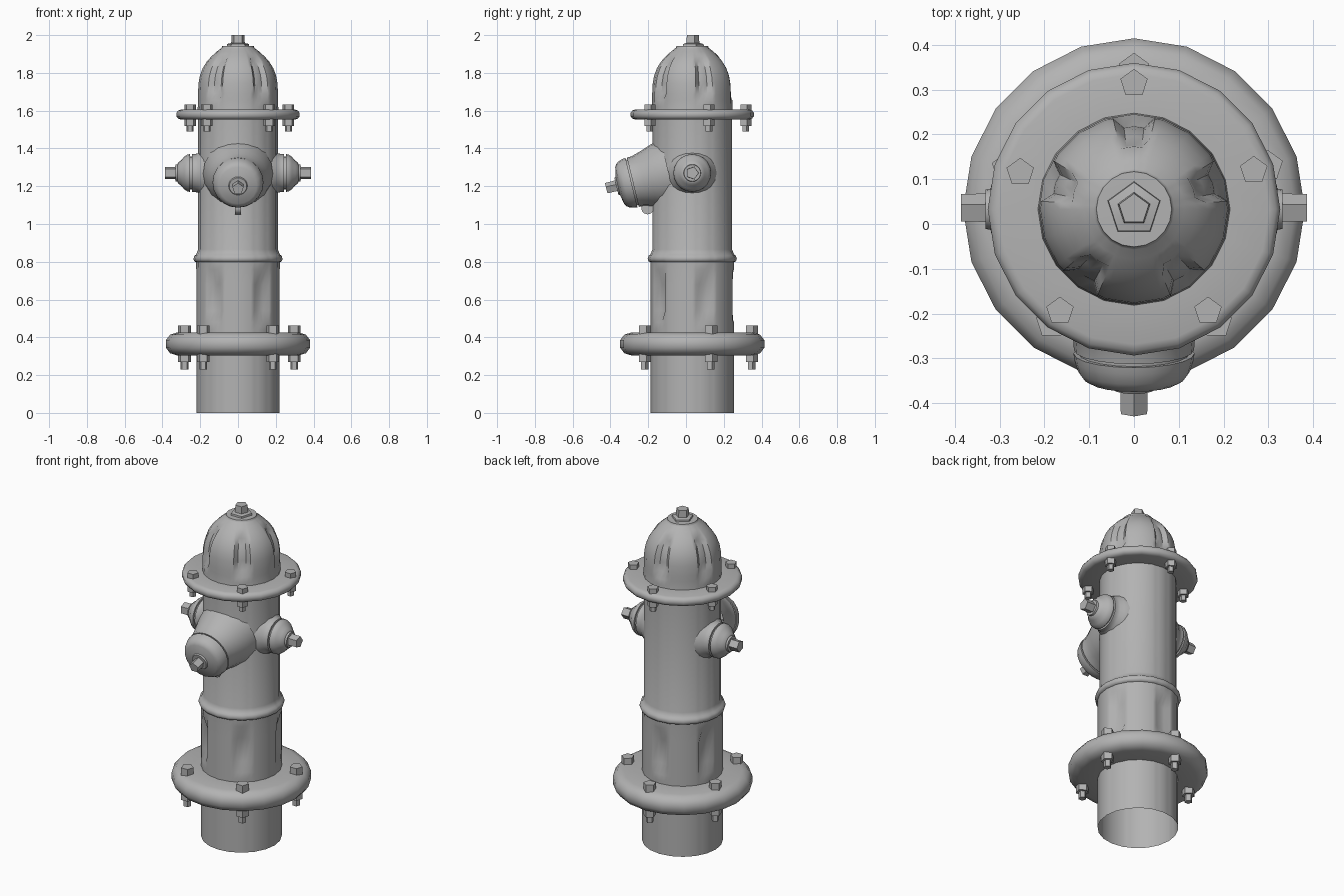
import bpy, bmesh
from math import radians, cos, sin
from mathutils import Matrix, Vector

cube = bpy.data.objects.get("Cube")
if cube:
    bpy.data.objects.remove(cube, do_unlink=True)

GREY = (0.45, 0.45, 0.45, 1.0)
paint = bpy.data.materials.new("grey_iron")
paint.use_nodes = True
paint.diffuse_color = GREY
paint.node_tree.nodes["Principled BSDF"].inputs["Base Color"].default_value = GREY

AXIS_Y = 0.033
UPRIGHT = Matrix.Translation((0, AXIS_Y, 0))
DENT_DEPTH = 0.024


def lathe(name, profile, sides=20, matrix=UPRIGHT, dented=False):
    """Spin (radius, height[, dent amount]) points around the local z axis."""
    columns = [(90 + 360 * k / sides, 1.0, 0.0) for k in range(sides)]
    if dented:
        # Five dents lie on the flats of the 20-sided outline
        columns = []
        for k in range(5):
            for off in (-36, -18, -13, -7, 0, 7, 13, 18):
                flat = cos(radians(9)) / cos(radians(off % 18 - 9))
                columns.append((90 + 72 * k + off, flat, 1.0 if abs(off) < 10 else 0.0))
    bm = bmesh.new()
    rings = []
    for point in profile:
        dent = point[2] if len(point) > 2 else 0
        ring = []
        for angle, flat, weight in columns:
            r = point[0] * flat - DENT_DEPTH * dent * weight
            a = radians(angle)
            ring.append(bm.verts.new((r * cos(a), r * sin(a), point[1])))
        rings.append(ring)
    n = len(columns)
    for low, high in zip(rings, rings[1:]):
        for j in range(n):
            k = (j + 1) % n
            bm.faces.new((low[j], low[k], high[k], high[j]))
    bmesh.ops.remove_doubles(bm, verts=bm.verts, dist=1e-5)
    mesh = bpy.data.meshes.new(name)
    bm.to_mesh(mesh)
    bm.free()
    mesh.materials.append(paint)
    obj = bpy.data.objects.new(name, mesh)
    obj.matrix_world = matrix
    bpy.context.collection.objects.link(obj)
    bpy.ops.object.select_all(action='DESELECT')
    obj.select_set(True)
    bpy.context.view_layer.objects.active = obj
    bpy.ops.object.shade_smooth_by_angle(angle=radians(48))
    return obj


def flange(name, radius, low, high, inner):
    """Disc with a rounded rim."""
    h = (high - low) / 2
    mid = (high + low) / 2
    rim = [(radius - h * (1 - cos(radians(a))), mid + h * sin(radians(a)))
           for a in (-90, -55, -20, 20, 55, 90)]
    lathe(name, [(inner, low)] + rim + [(inner, high)])


def bolt_ring(name, ring_radius, low, high, size, head, nut, tip):
    """Five bolts with pentagon heads above and nuts below a flange."""
    for k in range(5):
        a = radians(90 + 72 * k)
        r = ring_radius * (0.95 if k == 1 else 1.0)
        place = Matrix.Translation((r * cos(a), AXIS_Y + r * sin(a), 0))
        lathe(f"{name}_head_{k + 1}",
              [(0, low), (size, low), (size, high + head), (0, high + head)], 5, place)
        lathe(f"{name}_nut_{k + 1}",
              [(0, low - nut - tip), (size * 0.6, low - nut - tip), (size * 0.6, low - nut),
               (size, low - nut), (size, low + 0.01), (0, low + 0.01)], 5, place)


# Barrel: open pipe, dented lower section, raised collar, plain upper section
lathe("barrel", [
    (0.221, 0), (0.221, 0.44), (0.221, 0.48), (0.221, 0.54, 1), (0.221, 0.68, 1),
    (0.221, 0.76), (0.222, 0.798), (0.231, 0.802), (0.236, 0.815), (0.231, 0.832),
    (0.222, 0.838), (0.211, 0.865), (0.211, 1.57)], dented=True)

# Flanges and their bolts
flange("lower_flange", 0.385, 0.305, 0.425, 0.2)
flange("upper_flange", 0.328, 1.553, 1.606, 0.19)
bolt_ring("lower_bolt", 0.313, 0.305, 0.425, 0.036, 0.038, 0.036, 0.04)
bolt_ring("upper_bolt", 0.281, 1.553, 1.606, 0.032, 0.027, 0.033, 0.03)

# Bonnet dome with five dents
lathe("bonnet", [
    (0.216, 1.59), (0.213, 1.62), (0.212, 1.655), (0.212, 1.69, 1), (0.209, 1.745, 1),
    (0.202, 1.785, 1), (0.187, 1.825, 1), (0.165, 1.86, 0.9), (0.14, 1.888),
    (0.112, 1.913), (0.09, 1.93), (0.086, 1.934), (0.084, 1.942), (0, 1.944)], dented=True)
lathe("operating_nut", [
    (0.063, 1.935), (0.06, 1.953), (0.038, 1.958), (0.035, 2.0), (0, 2.0)], 5)

# Side outlets, one turned to each side
for side, sign in (("left", 1), ("right", -1)):
    turn = Matrix.Translation((0, AXIS_Y, 1.27)) @ Matrix.Rotation(radians(90 * sign), 4, 'Y')
    lathe(f"{side}_outlet", [
        (0.13, 0.165), (0.118, 0.195), (0.104, 0.212), (0.1, 0.23), (0.1, 0.243),
        (0.088, 0.243), (0.088, 0.255), (0.1, 0.255), (0.098, 0.268), (0.086, 0.285),
        (0.066, 0.303), (0.055, 0.318), (0.046, 0.32), (0.044, 0.331), (0, 0.331)], 20, turn)
    lathe(f"{side}_outlet_nut", [(0.035, 0.32), (0.034, 0.386), (0, 0.386)], 5, turn)

# Main outlet, tilted downward at the front
aim = Vector((0, -0.97, -0.235)).to_track_quat('Z', 'Y').to_matrix().to_4x4()
front = Matrix.Translation((0, -0.285, 1.22)) @ aim
lathe("front_outlet_neck", [
    (0.185, -0.2), (0.172, -0.14), (0.157, -0.1), (0.144, -0.06), (0.136, -0.03),
    (0.134, -0.004), (0.124, -0.004), (0.124, 0.004)], 20, front)
lathe("front_outlet_cap", [
    (0.12, 0.004), (0.135, 0.004), (0.133, 0.02), (0.125, 0.045), (0.114, 0.06),
    (0.1, 0.068), (0.05, 0.078), (0.046, 0.086), (0, 0.086)], 20, front)
lathe("front_outlet_nut", [(0.032, 0.075), (0.031, 0.141), (0, 0.141)], 5, front)

# Small chain lug below the main outlet
lug = Matrix.Translation((0, -0.203, 1.085)) @ Matrix.Rotation(radians(90), 4, 'Y')
lathe("chain_lug", [
    (0, -0.015), (0.034, -0.015), (0.034, 0.015), (0, 0.015)], 12, lug)
